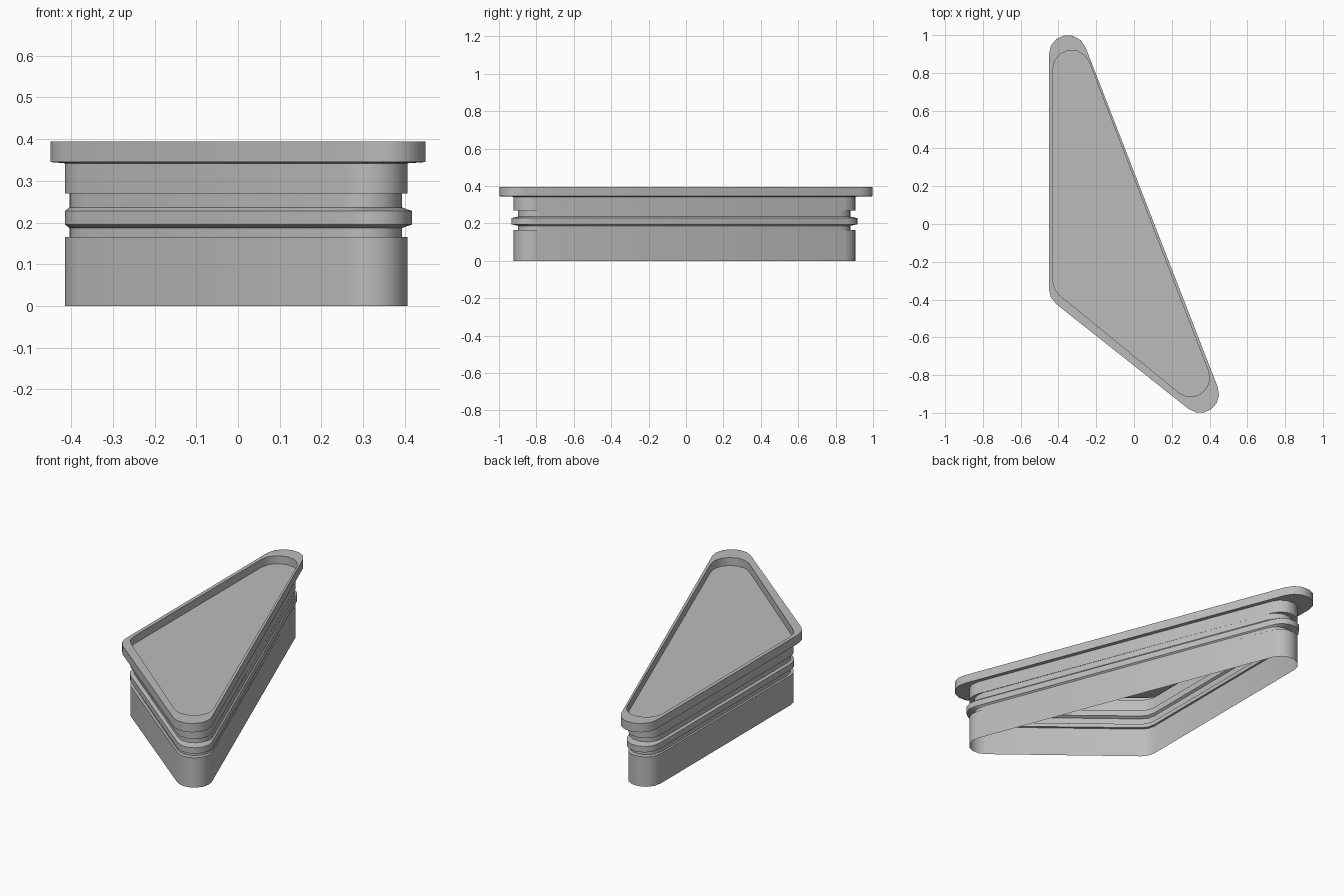
import bpy, bmesh, math
from mathutils import Vector

cube = bpy.data.objects.get("Cube")
if cube:
    bpy.data.objects.remove(cube, do_unlink=True)

grey = bpy.data.materials.new("plain grey")
grey.use_nodes = True
colour = (0.5, 0.5, 0.5, 1)
grey.diffuse_color = colour
grey.node_tree.nodes["Principled BSDF"].inputs["Base Color"].default_value = colour

# Outlines: arc centres (left, front, back corners) and corner radius
LIP = ([(-0.35, -0.345), (0.35, -0.9), (-0.35, 0.9)], 0.1)
RECESS = ([(-0.33, -0.30), (0.30, -0.815), (-0.33, 0.82)], 0.1)
BODY = ([(-0.325, -0.326), (0.317, -0.835), (-0.325, 0.817)], 0.09)
GROOVE = ([(-0.313, -0.315), (0.304, -0.81), (-0.314, 0.79)], 0.09)
RIDGE = ([(-0.325, -0.329), (0.327, -0.846), (-0.325, 0.828)], 0.09)
SEGMENTS = (2, 6, 6)


def outline(shape):
    """Counter-clockwise rounded triangle."""
    centres, radius = shape
    pts = [Vector(c) for c in centres]
    normals = []
    for i in range(3):
        edge = pts[(i + 1) % 3] - pts[i]
        normals.append(math.atan2(-edge.x, edge.y))
    result = []
    for i, steps in enumerate(SEGMENTS):
        start = normals[i - 1]
        sweep = (normals[i] - start) % math.tau
        for s in range(steps + 1):
            a = start + sweep * s / steps
            result.append(pts[i] + radius * Vector((math.cos(a), math.sin(a))))
    return result


def loft(name, levels, cap=False):
    """Skin a stack of (outline, height) levels."""
    bm = bmesh.new()
    rings = [[bm.verts.new((p.x, p.y, z)) for p in outline(shape)]
             for shape, z in levels]
    for low, high in zip(rings, rings[1:]):
        n = len(low)
        for i in range(n):
            j = (i + 1) % n
            bm.faces.new((low[i], low[j], high[j], high[i]))
    if cap:
        bm.faces.new(rings[-1])
    mesh = bpy.data.meshes.new(name)
    bm.to_mesh(mesh)
    bm.free()
    mesh.materials.append(grey)
    obj = bpy.data.objects.new(name, mesh)
    bpy.context.collection.objects.link(obj)
    bpy.ops.object.select_all(action="DESELECT")
    obj.select_set(True)
    bpy.context.view_layer.objects.active = obj
    bpy.ops.object.shade_smooth_by_angle(angle=math.radians(30))
    return obj


# Hollow wall, open at the bottom, with a sealing ridge between two grooves
loft("lower_wall", [(BODY, 0), (BODY, 0.165), (GROOVE, 0.165), (GROOVE, 0.187)])
loft("sealing_ridge", [(GROOVE, 0.187), (RIDGE, 0.195), (RIDGE, 0.228), (GROOVE, 0.236)])
loft("upper_wall", [(GROOVE, 0.236), (GROOVE, 0.27), (BODY, 0.27), (BODY, 0.342)])

# Overhanging rim with a shallow recessed tray
loft("rim_tray", [(BODY, 0.342), (LIP, 0.345), (LIP, 0.394),
                  (RECESS, 0.394), (RECESS, 0.35)], cap=True)
